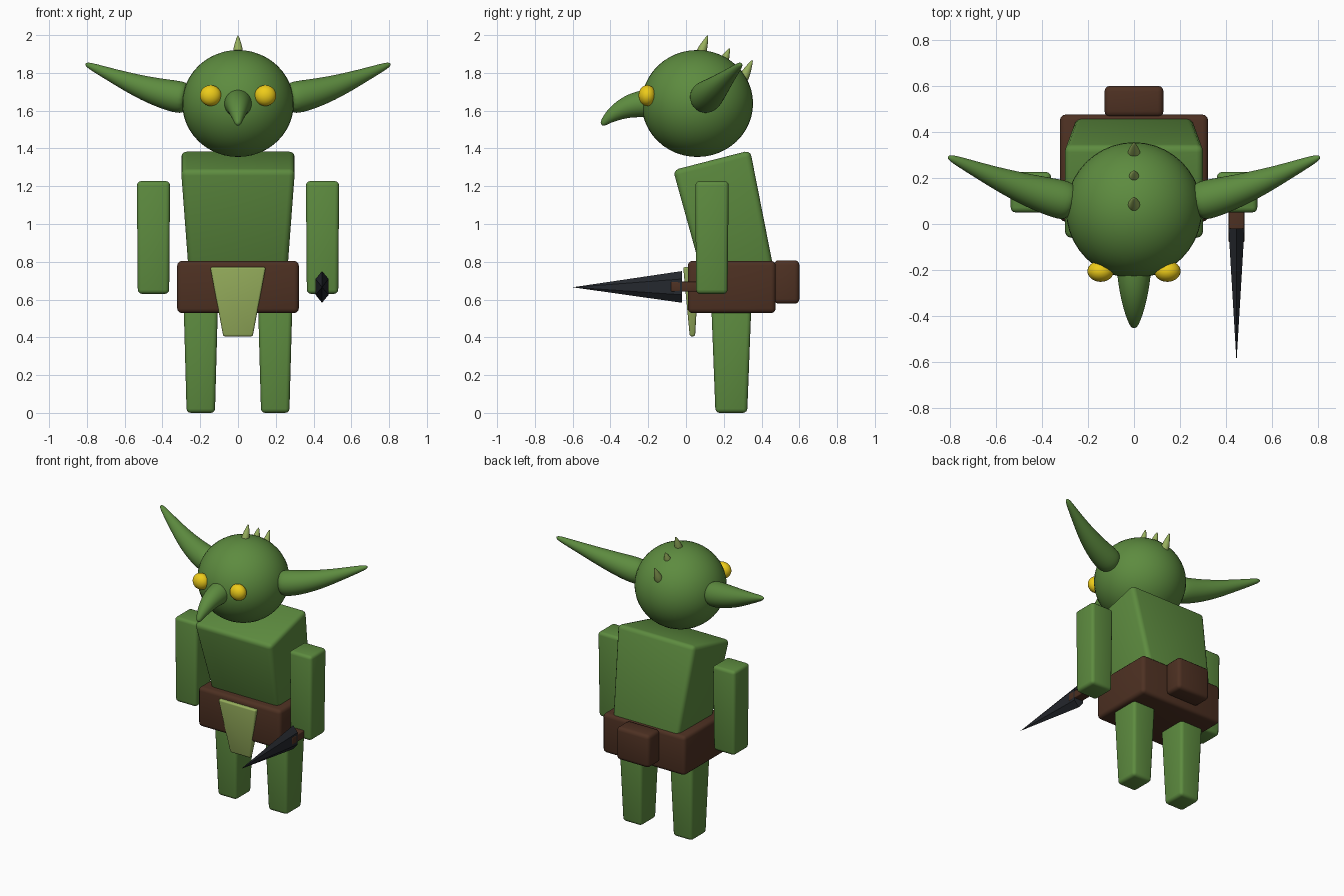
import bpy, bmesh, math
from mathutils import Vector

if "Cube" in bpy.data.objects:
    bpy.data.objects.remove(bpy.data.objects["Cube"])


def material(name, rgb):
    m = bpy.data.materials.new(name)
    m.diffuse_color = (*rgb, 1)
    m.use_nodes = True
    m.node_tree.nodes["Principled BSDF"].inputs["Base Color"].default_value = m.diffuse_color
    return m


skin = material("green_skin", (0.11, 0.26, 0.05))
cloth = material("pale_cloth", (0.31, 0.43, 0.11))
leather = material("brown_leather", (0.075, 0.03, 0.016))
yellow = material("yellow_eye", (0.85, 0.6, 0.01))
steel = material("dark_steel", (0.018, 0.021, 0.027))


def finish(name, bm, mat, angle=30):
    bmesh.ops.recalc_face_normals(bm, faces=bm.faces)
    me = bpy.data.meshes.new(name)
    bm.to_mesh(me)
    bm.free()
    me.materials.append(mat)
    ob = bpy.data.objects.new(name, me)
    bpy.context.collection.objects.link(ob)
    bpy.ops.object.select_all(action='DESELECT')
    ob.select_set(True)
    bpy.context.view_layer.objects.active = ob
    bpy.ops.object.shade_smooth_by_angle(angle=math.radians(angle))
    return ob


def block(name, mat, cx, bottom, top, bevel):
    """Tapered rounded box; each end is (half width, (front y, z), (back y, z))."""
    bm = bmesh.new()
    for hw, front, back in (bottom, top):
        for sx in (-1, 1):
            for y, z in (front, back):
                bm.verts.new((cx + sx * hw, y, z))
    bmesh.ops.convex_hull(bm, input=bm.verts[:])
    bmesh.ops.dissolve_limit(bm, angle_limit=math.radians(2), verts=bm.verts[:], edges=bm.edges[:])
    bmesh.ops.bevel(bm, geom=bm.edges[:], offset=bevel, segments=3, profile=0.5, affect='EDGES')
    return finish(name, bm, mat, 40)


def upright(name, mat, cx, b, t, bevel):
    """Level block; each end is (half width, front y, back y, z)."""
    return block(name, mat, cx, (b[0], (b[1], b[3]), (b[2], b[3])),
                 (t[0], (t[1], t[3]), (t[2], t[3])), bevel)


def ball(name, mat, centre, radii):
    bm = bmesh.new()
    bmesh.ops.create_uvsphere(bm, u_segments=40, v_segments=24, radius=1)
    for v in bm.verts:
        v.co = Vector([c + r * k for c, r, k in zip(centre, radii, v.co)])
    return finish(name, bm, mat)


def horn(name, mat, path, sides=16):
    """Smooth tube through (x, y, z, radius) stations with rounded ends."""
    bm = bmesh.new()
    pts = [Vector(p[:3]) for p in path]
    rings = []
    for i, p in enumerate(pts):
        t = pts[min(i + 1, len(pts) - 1)] - pts[max(i - 1, 0)]
        q = t.to_track_quat('Z', 'Y')
        ring = []
        for k in range(sides):
            a = 2 * math.pi * k / sides
            ring.append(bm.verts.new(p + q @ Vector((math.cos(a), math.sin(a), 0)) * path[i][3]))
        rings.append(ring)
    for a, b in zip(rings, rings[1:]):
        for k in range(sides):
            n = (k + 1) % sides
            bm.faces.new((a[k], a[n], b[n], b[k]))
    bm.faces.new(rings[0])
    bm.faces.new(rings[-1])
    ob = finish(name, bm, mat, 180)
    sub = ob.modifiers.new("smooth", 'SUBSURF')
    sub.levels = sub.render_levels = 2
    return ob


# Head, nose
ball("head", skin, (0, 0.06, 1.638), (0.295, 0.295, 0.283))
horn("nose", skin, [(0, -0.12, 1.645, 0.08), (0, -0.23, 1.638, 0.075), (0, -0.31, 1.622, 0.061),
                    (0, -0.38, 1.586, 0.043), (0, -0.425, 1.55, 0.025), (0, -0.447, 1.523, 0.013)])

# Head spikes along the midline
for i, (y0, z0, y1, z1, r) in enumerate(((0.07, 1.88, 0.116, 2.0, 0.029),
                                         (0.195, 1.85, 0.231, 1.932, 0.025),
                                         (0.29, 1.745, 0.353, 1.87, 0.03))):
    a, b = Vector((0, y0, z0)), Vector((0, y1, z1))
    horn(f"head_spike_{i + 1}", cloth,
         [(*a.lerp(b, f), r * k) for f, k in ((0, 0.9), (0.3, 1), (0.65, 0.6), (1, 0.12))], 12)

# Paired parts
for s, side in ((-1, "left"), (1, "right")):
    ball(f"eye_{side}", yellow, (s * 0.145, -0.205, 1.68), (0.057, 0.046, 0.055))
    horn(f"ear_{side}", skin, [(s * 0.262, 0.09, 1.663, 0.072), (s * 0.30, 0.102, 1.669, 0.09),
                               (s * 0.40, 0.128, 1.69, 0.08), (s * 0.52, 0.168, 1.727, 0.063),
                               (s * 0.65, 0.222, 1.78, 0.04), (s * 0.75, 0.267, 1.823, 0.024),
                               (s * 0.81, 0.293, 1.849, 0.012)])
    upright(f"arm_{side}", skin, s * 0.4475, (0.083, 0.053, 0.22, 0.63),
            (0.088, 0.05, 0.226, 1.227), 0.022)
    upright(f"leg_{side}", skin, s * 0.197, (0.075, 0.156, 0.324, 0.0),
            (0.092, 0.132, 0.348, 0.62), 0.022)

# Leaning torso
block("torso", skin, 0, (0.255, (0.105, 0.66), (0.468, 0.74)),
      (0.302, (-0.068, 1.285), (0.34, 1.39)), 0.03)

# Belt, pouch, hanging cloth
upright("belt", leather, 0, (0.322, 0.01, 0.475, 0.528), (0.322, 0.01, 0.475, 0.805), 0.025)
upright("back_pouch", leather, 0, (0.128, 0.465, 0.6, 0.578), (0.128, 0.465, 0.6, 0.808), 0.025)
upright("loin_cloth", cloth, 0, (0.078, 0.02, 0.048, 0.405), (0.147, -0.015, 0.07, 0.772), 0.01)

# Dagger: six-sided flattened blade and handle
bm = bmesh.new()
tip = bm.verts.new((0.445, -0.6, 0.665))
ring = []
for k in range(6):
    a = math.pi / 2 + k * math.pi / 3
    ring.append(bm.verts.new((0.445 + 0.04 * math.cos(a), -0.02, 0.667 + 0.084 * math.sin(a))))
bm.faces.new(ring)
for k in range(6):
    bm.faces.new((ring[k], ring[(k + 1) % 6], tip))
finish("dagger_blade", bm, steel, 10)
upright("dagger_handle", leather, 0.445, (0.034, -0.08, 0.14, 0.642),
        (0.034, -0.08, 0.14, 0.695), 0.006)
